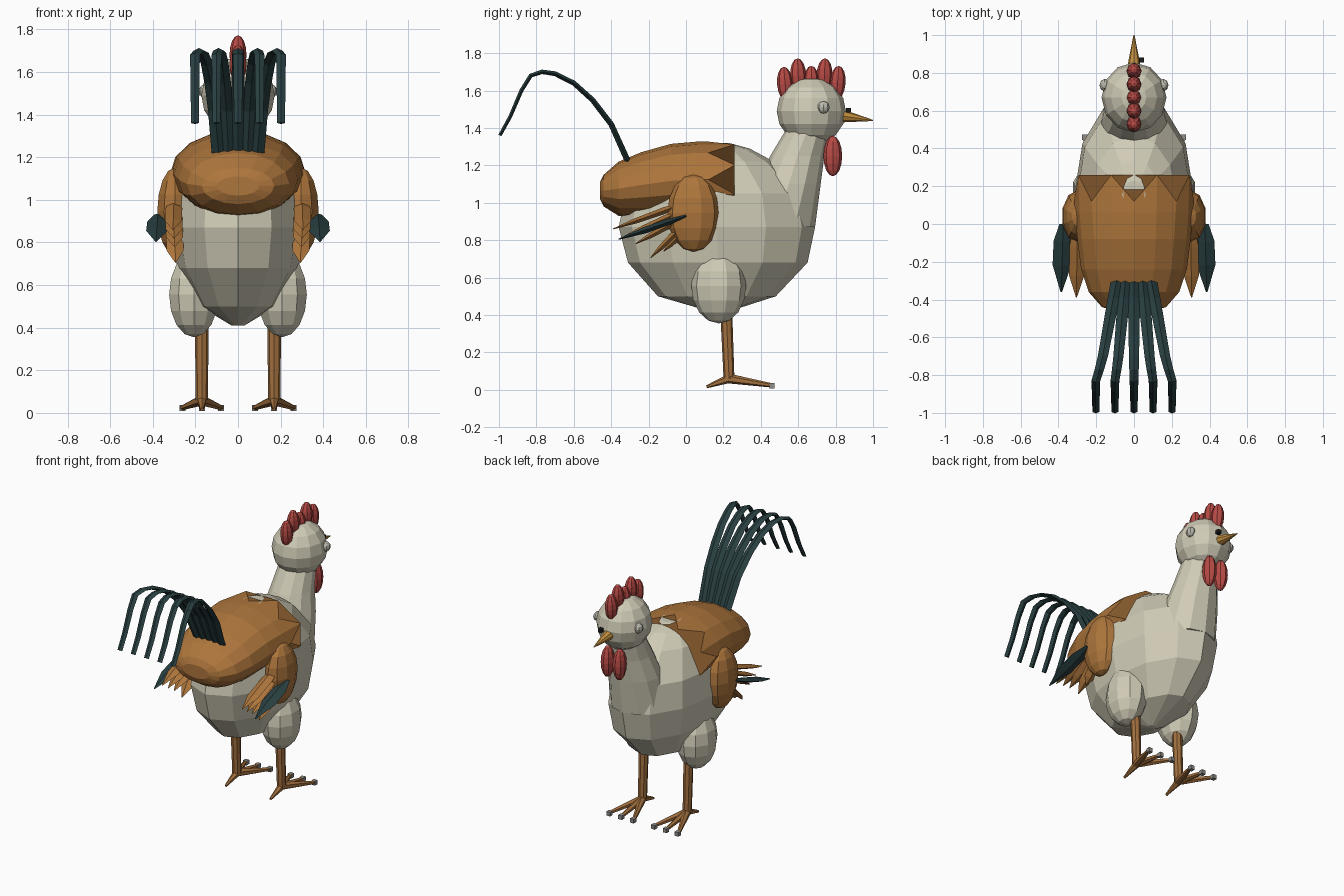
import bpy, bmesh, math
from mathutils import Vector, Matrix

if "Cube" in bpy.data.objects:
    bpy.data.objects.remove(bpy.data.objects["Cube"], do_unlink=True)


def material(name, *rgb):
    m = bpy.data.materials.new(name)
    m.use_nodes = True
    m.diffuse_color = (*rgb, 1)
    m.node_tree.nodes["Principled BSDF"].inputs["Base Color"].default_value = (*rgb, 1)
    return m


cream = material("cream_plumage", 0.63, 0.60, 0.47)
brown = material("brown_plumage", 0.42, 0.18, 0.045)
leg_brown = material("leg_brown", 0.37, 0.165, 0.05)
teal = material("dark_teal", 0.022, 0.05, 0.053)
red = material("comb_red", 0.48, 0.07, 0.06)
gold = material("beak_gold", 0.55, 0.28, 0.05)
grey = material("claw_grey", 0.28, 0.27, 0.25)
eye_grey = material("eye_grey", 0.50, 0.49, 0.42)
black = material("black", 0.01, 0.01, 0.01)


def finish(bm, name, mat):
    bmesh.ops.recalc_face_normals(bm, faces=bm.faces)
    mesh = bpy.data.meshes.new(name)
    bm.to_mesh(mesh)
    bm.free()
    mesh.materials.append(mat)
    ob = bpy.data.objects.new(name, mesh)
    bpy.context.collection.objects.link(ob)
    return ob


def skin(name, rings, mat):
    """Join rings of points into a closed skin."""
    bm = bmesh.new()
    loops = [[bm.verts.new(p) for p in ring] for ring in rings]
    n = len(loops[0])
    for a, b in zip(loops, loops[1:]):
        for i in range(n):
            j = (i + 1) % n
            bm.faces.new((a[i], a[j], b[j], b[i]))
    bm.faces.new(loops[0])
    bm.faces.new(loops[-1])
    bmesh.ops.remove_doubles(bm, verts=bm.verts, dist=0.0005)
    return finish(bm, name, mat)


def stack(name, levels, mat, n=12):
    """Horizontal elliptical rings: z, back y, front y, half width."""
    rings = []
    for z, y0, y1, rx in levels:
        angles = [math.tau * i / n for i in range(n)]
        rings.append([(rx * math.sin(a), (y0 + y1) / 2 + (y1 - y0) / 2 * math.cos(a), z)
                      for a in angles])
    return skin(name, rings, mat)


def ball(name, centre, radii, mat, seg=10, rings=8, tilt=0):
    bm = bmesh.new()
    bmesh.ops.create_uvsphere(bm, u_segments=seg, v_segments=rings, radius=1)
    bm.transform(Matrix.Translation(centre) @ Matrix.Rotation(tilt, 4, 'X')
                 @ Matrix.Diagonal((*radii, 1)))
    return finish(bm, name, mat)


def rod(name, start, end, r1, r2, mat, n=8):
    a, b = Vector(start), Vector(end)
    bm = bmesh.new()
    bmesh.ops.create_cone(bm, cap_ends=True, segments=n, radius1=r1, radius2=r2,
                          depth=(b - a).length)
    bm.transform(Matrix.Translation((a + b) / 2)
                 @ (b - a).to_track_quat('Z', 'Y').to_matrix().to_4x4())
    return finish(bm, name, mat)


def box(name, centre, size, mat):
    bm = bmesh.new()
    bmesh.ops.create_cube(bm, size=size)
    bm.transform(Matrix.Translation(centre))
    return finish(bm, name, mat)


def ribbon(name, path, mat):
    """Flat feather along points: x, y, z, half width, half thickness."""
    pts = [Vector(p[:3]) for p in path]
    rings = []
    for i, p in enumerate(path):
        along = pts[min(i + 1, len(pts) - 1)] - pts[max(i - 1, 0)]
        up = Vector((1, 0, 0)).cross(along).normalized() * p[4]
        side = Vector((p[3], 0, 0))
        rings.append([pts[i] - side, pts[i] + up, pts[i] + side, pts[i] - up])
    return skin(name, rings, mat)


# Body and neck
stack("body", [(0.41, 0.16, 0.2, 0.03), (0.5, -0.15, 0.48, 0.18), (0.68, -0.31, 0.65, 0.285),
               (0.87, -0.36, 0.69, 0.315), (1.05, -0.32, 0.65, 0.3), (1.22, -0.16, 0.47, 0.22),
               (1.29, -0.05, 0.34, 0.14), (1.32, 0.08, 0.23, 0.06)], cream)
stack("neck", [(0.87, 0.25, 0.69, 0.2), (1.1, 0.38, 0.72, 0.17), (1.25, 0.45, 0.74, 0.135),
               (1.4, 0.54, 0.765, 0.115)], cream)

# Brown saddle with a ragged front edge
cape = []
for y, bottom, top, rx in [(-0.46, 1.02, 1.11, 0.1), (-0.44, 0.98, 1.15, 0.17),
                           (-0.36, 0.93, 1.22, 0.24), (-0.24, 0.92, 1.27, 0.28),
                           (-0.08, 0.92, 1.315, 0.3), (0.06, 0.92, 1.327, 0.312),
                           (0.19, 0.92, 1.327, 0.318)]:
    ring = []
    for i in range(16):
        a = math.tau * i / 16
        ragged = (0.07 if i % 2 else -0.07) if y > 0.1 else 0
        ring.append((rx * math.sin(a), y + ragged,
                     (top + bottom) / 2 + (top - bottom) / 2 * math.cos(a)))
    cape.append(ring)
skin("saddle", cape, brown)

# Head, comb, beak and nostril
ball("head", (0, 0.67, 1.49), (0.172, 0.185, 0.18), cream, 12, 8)
for i, (y, z) in enumerate([(0.53, 1.635), (0.6, 1.68), (0.67, 1.64), (0.74, 1.68), (0.81, 1.64)]):
    ball(f"comb_{i + 1}", (0, y, z), (0.04, 0.043, 0.092), red, 8, 8, (0.67 - y) * 0.6)
rod("beak", (0, 0.83, 1.465), (0, 1.0, 1.44), 0.036, 0.003, gold)
box("nostril", (0.04, 0.868, 1.495), 0.026, black)

# Tail plumes
arch = [(-0.31, 1.22), (-0.4, 1.42), (-0.5, 1.55), (-0.6, 1.64), (-0.7, 1.69), (-0.77, 1.70),
        (-0.83, 1.68), (-0.88, 1.6), (-0.94, 1.46), (-0.995, 1.36)]
for k in range(-2, 3):
    path = []
    for i, (y, z) in enumerate(arch):
        t = i / (len(arch) - 1)
        spread = 0.045 + 0.056 * min(1, t * 1.5)
        path.append((k * spread, y, z, 0.034 - 0.016 * t, 0.016 - 0.007 * t))
    ribbon(f"tail_plume_{k + 3}", path, teal)

# Paired parts
for side, s in (("left", 1), ("right", -1)):
    ball(f"{side}_eye", (s * 0.155, 0.735, 1.51), (0.028, 0.033, 0.033), eye_grey, 8, 6)
    ball(f"{side}_wattle", (s * 0.045, 0.785, 1.25), (0.042, 0.05, 0.108), red, 8, 8)

    # Wing with fanned feathers
    ball(f"{side}_wing", (s * 0.295, 0.04, 0.945), (0.088, 0.14, 0.207), brown, 10, 8)
    tips = [(-0.39, 0.86), (-0.33, 0.82), (-0.27, 0.78), (-0.19, 0.705), (-0.12, 0.74)]
    for i, (y, z) in enumerate(tips):
        base = Vector((s * 0.3, 0.0, 1.0 - 0.035 * i))
        tip = Vector((s * (0.305 - 0.004 * i), y, z))
        ribbon(f"{side}_wing_feather_{i + 1}",
               [(*base.lerp(tip, t), w, h) for t, w, h in
                ((0, 0.02, 0.008), (0.3, 0.04, 0.018), (0.7, 0.04, 0.014), (1, 0.002, 0.002))],
               brown)
    base, tip = Vector((s * 0.375, 0.0, 0.93)), Vector((s * 0.385, -0.36, 0.805))
    ribbon(f"{side}_dark_feather",
           [(*base.lerp(tip, t), w, h) for t, w, h in
            ((0, 0.02, 0.006), (0.25, 0.048, 0.016), (0.6, 0.05, 0.018), (1, 0.004, 0.003))],
           teal)

    # Leg and foot
    ball(f"{side}_thigh", (s * 0.207, 0.175, 0.555), (0.122, 0.147, 0.2), cream, 10, 8)
    ankle = (s * 0.17, 0.23, 0.06)
    rod(f"{side}_shank", (s * 0.17, 0.215, 0.42), ankle, 0.032, 0.029, leg_brown)
    for i, dx in enumerate((-0.09, 0, 0.09)):
        end = (s * 0.17 + dx, 0.45, 0.025)
        rod(f"{side}_toe_{i + 1}", ankle, end, 0.026, 0.012, leg_brown, 6)
        box(f"{side}_claw_{i + 1}", (end[0], 0.46, 0.022), 0.028, grey)
    rod(f"{side}_hind_toe", ankle, (s * 0.17, 0.11, 0.016), 0.024, 0.008, leg_brown, 6)
